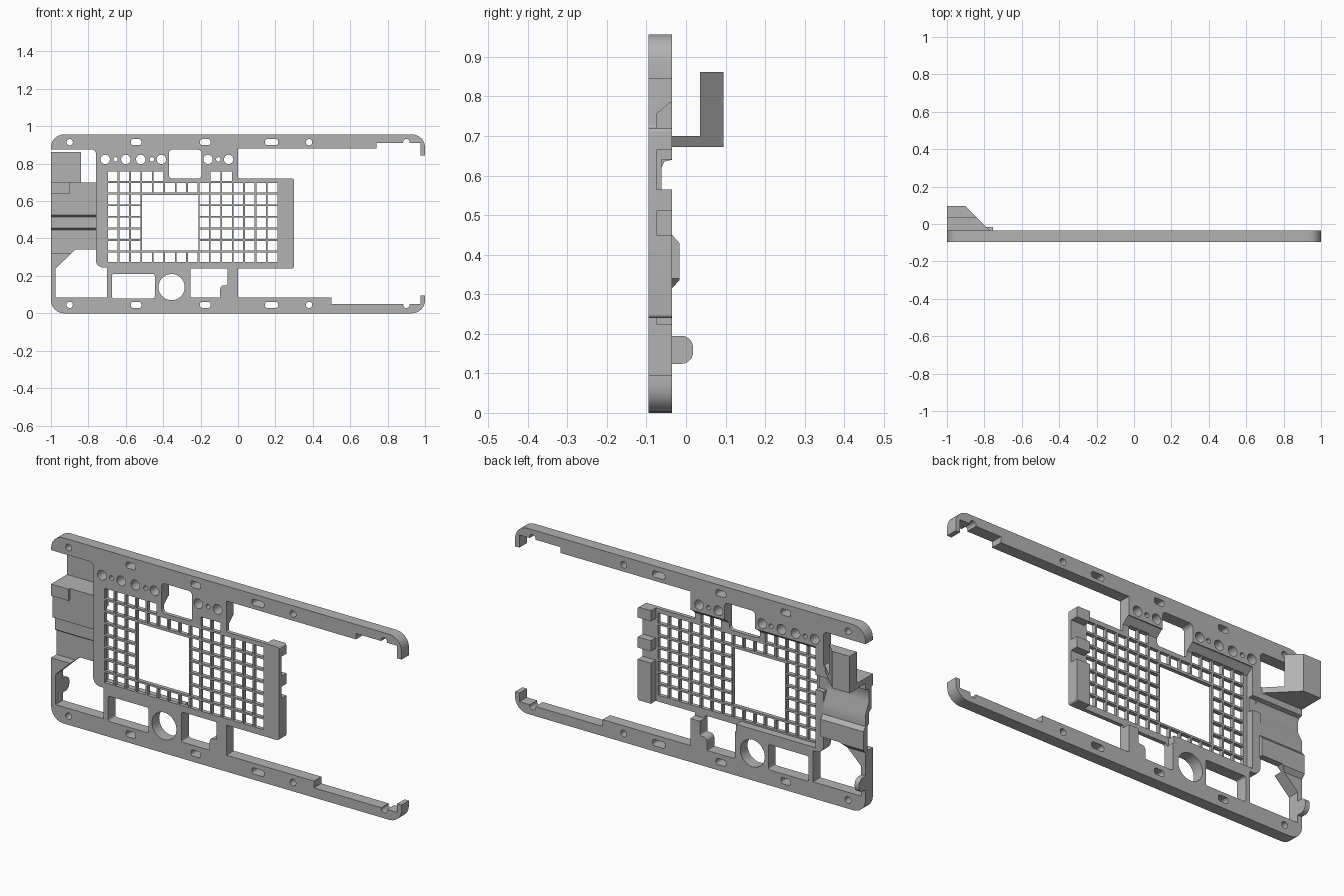
import bpy, bmesh, math
from mathutils import Vector

if "Cube" in bpy.data.objects:
    bpy.data.objects.remove(bpy.data.objects["Cube"], do_unlink=True)

grey = bpy.data.materials.new("plain grey")
grey.use_nodes = True
grey.diffuse_color = (0.45, 0.45, 0.45, 1)
grey.node_tree.nodes["Principled BSDF"].inputs["Base Color"].default_value = grey.diffuse_color

FRONT, FLOOR, BACK = -0.095, -0.075, -0.035


def rounded(points, steps=6):
    """Points are (u, v) or (u, v, radius) at right-angled corners."""
    out = []
    for i, p in enumerate(points):
        c = Vector(p[:2])
        r = p[2] if len(p) > 2 else 0
        if not r:
            out.append(c)
            continue
        u1 = (Vector(points[i - 1][:2]) - c).normalized()
        u2 = (Vector(points[(i + 1) % len(points)][:2]) - c).normalized()
        mid = c + r * (u1 + u2)
        for k in range(steps + 1):
            t = math.pi / 2 * k / steps
            out.append(mid - r * (u2 * math.cos(t) + u1 * math.sin(t)))
    return out


def rect(u0, u1, v0, v1, r=0):
    return rounded([(u0, v0, r), (u1, v0, r), (u1, v1, r), (u0, v1, r)])


def circle(u, v, r, n=24):
    return [(u + r * math.cos(math.tau * k / n), v + r * math.sin(math.tau * k / n)) for k in range(n)]


def add_prism(bm, pts, axis, a, b):
    """Extrude a 2D outline along an axis from a to b."""
    def place(p, d):
        return {"x": (d, p[0], p[1]), "y": (p[0], d, p[1]), "z": (p[0], p[1], d)}[axis]
    lo = [bm.verts.new(place(p, a)) for p in pts]
    hi = [bm.verts.new(place(p, b)) for p in pts]
    bm.faces.new(lo)
    bm.faces.new(hi[::-1])
    for i in range(len(pts)):
        j = (i + 1) % len(pts)
        bm.faces.new((lo[j], lo[i], hi[i], hi[j]))


def make(name, prisms):
    bm = bmesh.new()
    for prism in prisms:
        add_prism(bm, *prism)
    bmesh.ops.recalc_face_normals(bm, faces=bm.faces)
    mesh = bpy.data.meshes.new(name)
    bm.to_mesh(mesh)
    bm.free()
    mesh.materials.append(grey)
    ob = bpy.data.objects.new(name, mesh)
    bpy.context.collection.objects.link(ob)
    return ob


def cut(ob, prisms):
    tool = make("cutter", prisms)
    tool.hide_render = True
    mod = ob.modifiers.new("cut", "BOOLEAN")
    mod.operation, mod.solver, mod.object = "DIFFERENCE", "EXACT", tool
    bpy.context.view_layer.objects.active = ob
    bpy.ops.object.modifier_apply(modifier=mod.name)
    bpy.data.objects.remove(tool, do_unlink=True)


# Frame: two long arms, centre plate and webs
outline = rounded([
    (-1, 0, .07), (1, 0, .07), (1, .095), (.975, .095), (.975, .05), (.5, .05), (.5, .085),
    (0, .085), (0, .24), (.3, .24, .01), (.3, .72, .01), (0, .72, .01), (0, .88), (.74, .88),
    (.74, .91), (.975, .91), (.975, .845), (1, .845), (1, .957, .07), (-1, .957, .07),
    (-1, .875), (-.76, .875, .02), (-.76, .245, .04), (-.70, .245), (-.70, .085),
    (-.975, .085), (-.975, .24), (-1, .24)])
frame = make("main_frame", [(outline, "y", FRONT, BACK)])

# Pocket behind the grid, with a sloped upper end and open right edge


def pocket(low):
    return [(FLOOR, low), (FLOOR, .755), (-.04, .785), (0, .785), (0, low)]


cut(frame, [(pocket(.265), "x", -.715, -.26)])
cut(frame, [(pocket(.225), "x", -.261, .225)])
cut(frame, [(rect(.2, .35, .45, .51), "y", FLOOR, 0),
            (rect(.2, .35, .565, .665), "y", FLOOR, 0),
            (rect(-.8, -.70, .565, .64), "y", -.062, 0)])

# Through openings
holes = [rect(-.37, -.195, .72, .875, .02), rect(-.675, -.445, .08, .21, .01),
         circle(-.355, .14, .07, 40),
         rounded([(-.255, .085, .01), (-.095, .085), (-.095, .15, .02), (-.055, .15, .01),
                  (-.055, .24, .01), (-.255, .24, .01)])]
for x in (-.71, -.60, -.52, -.41, -.16, -.05):
    holes.append(circle(x, .823, .025))
for x in (-.655, -.46, -.105):
    holes.append(circle(x, .823, .012, 16))
for z in (.045, .915):
    for x in (-.90, .38, .90):
        holes.append(circle(x, z, .017, 20))
    for x, w in ((-.545, .028), (-.175, .028), (.18, .035)):
        holes.append(rect(x - w, x + w, z - .016, z + .016, .012))

# Grid of square cells around a large window
pitch, cell = .061, .052
for col in range(15):
    for row in range(8):
        in_window = 3 <= col <= 7 and 1 <= row <= 5
        top_blank = row == 7 and col not in (0, 1, 2, 3, 4, 9, 10)
        if not in_window and not top_blank:
            x, z = -.695 + col * pitch, .273 + row * .062
            holes.append(rect(x, x + cell, z, z + cell))
holes.append(rect(-.512, -.212, .335, .632))
cut(frame, [(h, "y", -.2, .1) for h in holes])

# Bent side panel, trimmed diagonally at its lower corner
profile = [(FRONT, .235), (FRONT, .32), (-.05, .32), (-.05, .445), (-.065, .455), (-.065, .515),
           (-.085, .525), (-.085, .70), (BACK, .70), (BACK, .64), (-.055, .635), (-.062, .62),
           (-.062, .565), (BACK, .51), (BACK, .45), (-.017, .43), (-.017, .335), (BACK, .315),
           (BACK, .235)]
panel = make("side_panel", [(profile, "x", -1, -.755)])
cut(panel, [([(-.87, .34), (-.70, .34), (-.70, .2), (-.98, .2), (-.98, .235)], "y", -.2, .1)])

# Clip on the front of the side panel
make("panel_clip", [(rect(-1, -.9, .64, .70), "y", FRONT, -.08)])

# Rear bracket: shelf and upright
make("bracket_shelf", [([(-1, -.04), (-.765, -.04), (-.90, .095), (-1, .095)], "z", .672, .70)])
make("bracket_upright", [([(-1, .035), (-.84, .035), (-.90, .095), (-1, .095)], "z", .70, .862)])

# Rounded tab on the lower side strip
make("side_tab", [(rounded([(-.04, .124), (.018, .124, .03), (.018, .195, .03), (-.04, .195)]),
                   "x", -1, -.975)])

# Smooth the round corners while keeping edges sharp
for ob in bpy.context.scene.objects:
    if ob.type == "MESH" and grey.name in ob.data.materials:
        bpy.ops.object.select_all(action="DESELECT")
        ob.select_set(True)
        bpy.context.view_layer.objects.active = ob
        bpy.ops.object.shade_smooth_by_angle(angle=math.radians(30))
